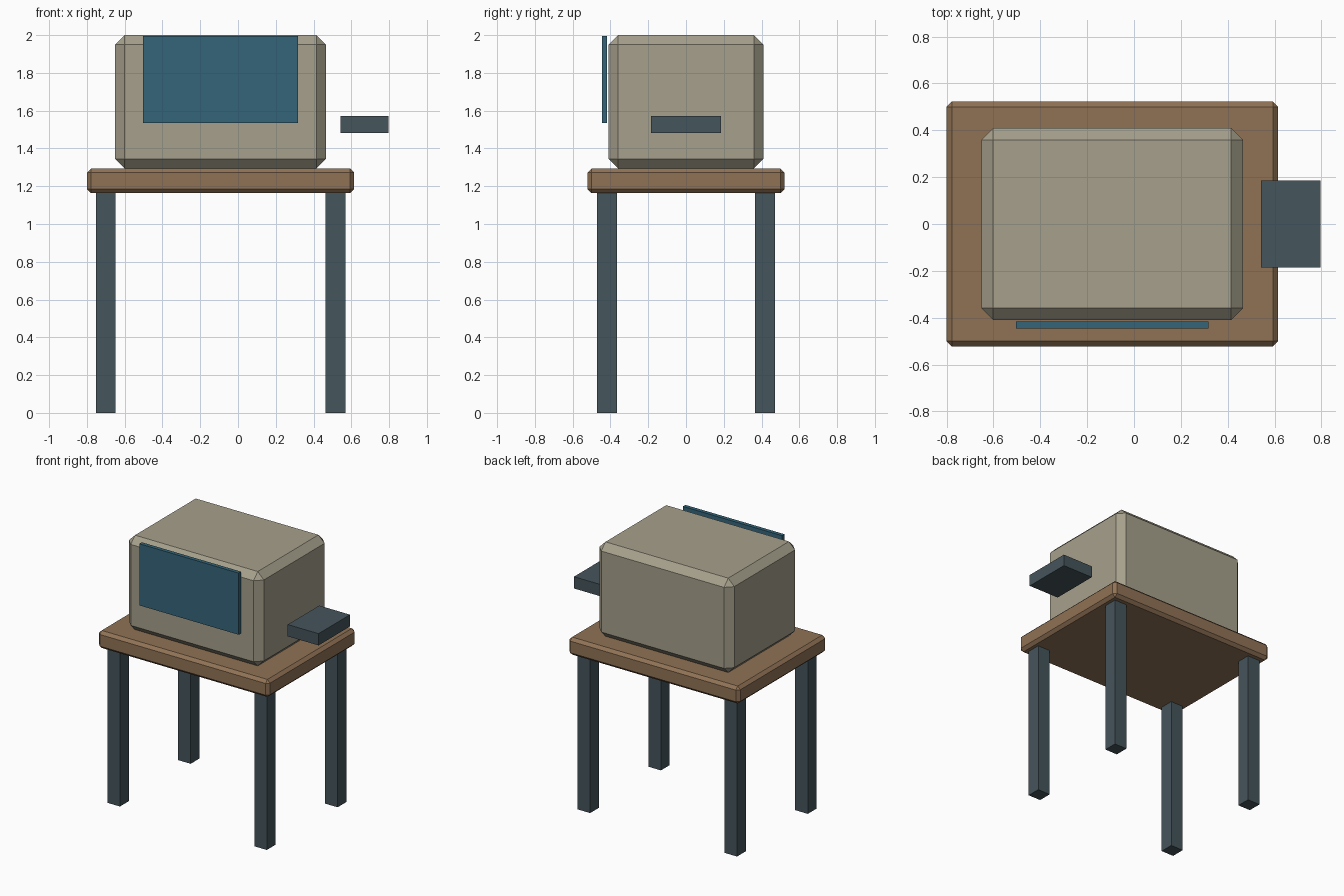
import bpy, bmesh

if "Cube" in bpy.data.objects:
    bpy.data.objects.remove(bpy.data.objects["Cube"])


def material(name, rgb):
    m = bpy.data.materials.new(name)
    m.diffuse_color = (*rgb, 1)
    m.use_nodes = True
    m.node_tree.nodes["Principled BSDF"].inputs["Base Color"].default_value = m.diffuse_color
    return m


beige = material("beige", (0.38, 0.35, 0.26))
wood = material("wood", (0.28, 0.17, 0.09))
slate = material("slate", (0.06, 0.09, 0.105))
teal = material("teal", (0.035, 0.13, 0.19))


def box(name, xs, ys, zs, mat, chamfer=0):
    """Flat-faced box from min/max ranges, with an optional chamfer on all edges."""
    bm = bmesh.new()
    bmesh.ops.create_cube(bm, size=1)
    size = [r[1] - r[0] for r in (xs, ys, zs)]
    mid = [(r[1] + r[0]) / 2 for r in (xs, ys, zs)]
    bmesh.ops.scale(bm, vec=size, verts=bm.verts)
    if chamfer:
        bmesh.ops.bevel(bm, geom=bm.edges[:], offset=chamfer, segments=1,
                        affect='EDGES', profile=0.5)
    mesh = bpy.data.meshes.new(name)
    bm.to_mesh(mesh)
    bm.free()
    mesh.materials.append(mat)
    ob = bpy.data.objects.new(name, mesh)
    ob.location = mid
    bpy.context.collection.objects.link(ob)
    return ob


# Table top and its four legs
box("table_top", (-0.80, 0.615), (-0.522, 0.522), (1.163, 1.294), wood, 0.022)
for side, x in (("left", -0.70), ("right", 0.516)):
    for end, y in (("front", -0.418), ("back", 0.418)):
        box(f"{end}_{side}_leg", (x - 0.052, x + 0.052), (y - 0.052, y + 0.052),
            (0, 1.163), slate)

# Chamfered cabinet standing on the table
box("cabinet", (-0.651, 0.465), (-0.409, 0.409), (1.294, 2.0), beige, 0.05)

# Front panel just ahead of the cabinet, and the side tray
box("front_panel", (-0.504, 0.317), (-0.446, -0.417), (1.534, 1.995), teal)
box("side_tray", (0.542, 0.797), (-0.186, 0.186), (1.483, 1.571), slate)
